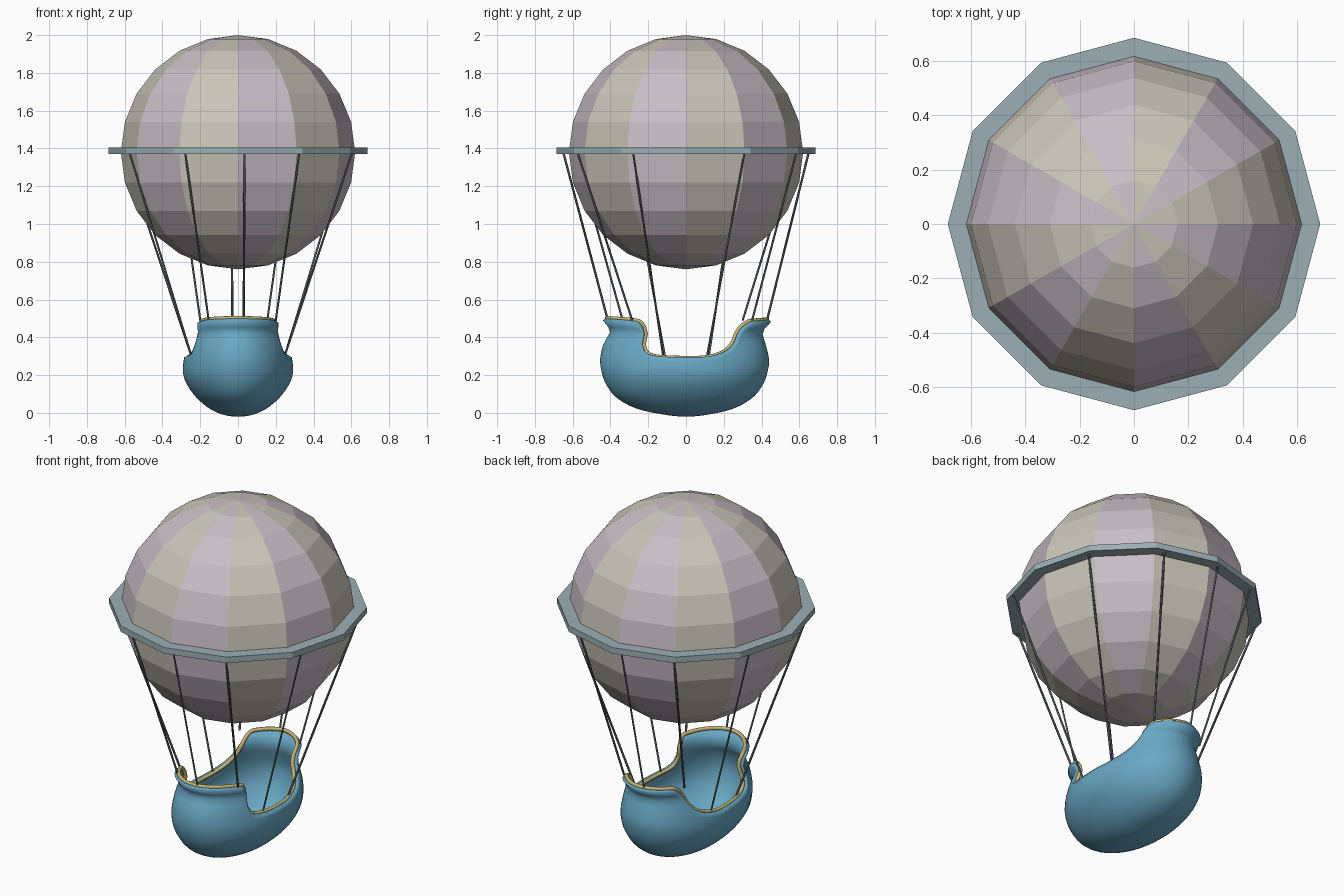
import bpy, bmesh
from math import sin, cos, radians, sqrt, pi
from mathutils import Vector

if "Cube" in bpy.data.objects:
    bpy.data.objects.remove(bpy.data.objects["Cube"])


def material(name, r, g, b):
    m = bpy.data.materials.new(name)
    m.diffuse_color = (r, g, b, 1)
    m.use_nodes = True
    m.node_tree.nodes["Principled BSDF"].inputs["Base Color"].default_value = m.diffuse_color
    return m


BLUE = material("basket_blue", .14, .39, .55)
GOLD = material("trim_gold", .57, .46, .17)
PINK = material("panel_pink", .58, .51, .56)
BEIGE = material("panel_beige", .58, .56, .48)
RING = material("ring_blue_grey", .33, .43, .46)
ROPE = material("rope_dark", .08, .10, .11)


def finish(name, bm, *mats):
    bmesh.ops.recalc_face_normals(bm, faces=bm.faces)
    me = bpy.data.meshes.new(name)
    bm.to_mesh(me)
    bm.free()
    ob = bpy.data.objects.new(name, me)
    bpy.context.collection.objects.link(ob)
    for m in mats:
        me.materials.append(m)
    return ob


def smooth_lookup(xs, ys, x):
    """Cubic interpolation through the points (xs, ys)."""
    n = len(xs)
    i = max(0, min(n - 2, sum(1 for v in xs if v <= x) - 1))

    def slope(k):
        a, b = max(0, k - 1), min(n - 1, k + 1)
        return (ys[b] - ys[a]) / (xs[b] - xs[a])
    w = xs[i + 1] - xs[i]
    t = (x - xs[i]) / w
    return ((2*t**3 - 3*t**2 + 1) * ys[i] + (t**3 - 2*t**2 + t) * w * slope(i)
            + (3*t**2 - 2*t**3) * ys[i + 1] + (t**3 - t**2) * w * slope(i + 1))


# Balloon: 12 gores in alternating colours
bm = bmesh.new()
bmesh.ops.create_uvsphere(bm, u_segments=12, v_segments=12, radius=.62)
for f in bm.faces:
    c = f.calc_center_median()
    ang = Vector((c.x, c.y)).angle_signed(Vector((1, 0))) % (2 * pi)
    f.material_index = int(ang / (pi / 6)) % 2
bmesh.ops.translate(bm, verts=bm.verts, vec=(0, 0, 1.38))
finish("balloon", bm, BEIGE, PINK)

# Twelve-sided ring around the balloon
bm = bmesh.new()
section = [(.60, 1.37), (.685, 1.37), (.685, 1.405), (.60, 1.405)]
loops = [[bm.verts.new((r * cos(k * pi / 6), r * sin(k * pi / 6), z)) for r, z in section]
         for k in range(12)]
for k in range(12):
    a, b = loops[k], loops[(k + 1) % 12]
    for j in range(4):
        bm.faces.new((a[j], b[j], b[(j + 1) % 4], a[(j + 1) % 4]))
finish("balloon_ring", bm, RING)

# Basket outline: side, front and back half-widths by height
HEIGHT = [0, .01, .04, .10, .17, .22, .28, .36, .42, .46, .51]
ROOT = [sqrt(h) for h in HEIGHT]
SIDE = [0, .075, .14, .21, .258, .272, .267, .25, .236, .242, .262]
FRONT = [0, .11, .25, .36, .41, .427, .435, .418, .383, .392, .43]
BACK = [0, .11, .24, .345, .395, .412, .42, .402, .385, .402, .45]
# Rim height by angle, -90 is the front and 90 the back
RIM_A = [-90, -60, -40, -36.5, -34.5, -33, -28, -15, 0, 15, 30, 41, 47, 52, 60, 90]
RIM_Z = [.503, .498, .488, .475, .42, .36, .312, .295, .292, .295, .325, .385, .45, .484, .49, .496]


def basket_point(a, z):
    s = sin(radians(a))
    q = sqrt(z)
    y = smooth_lookup(ROOT, FRONT if s < 0 else BACK, q)
    return Vector((smooth_lookup(ROOT, SIDE, q) * cos(radians(a)), y * s, z))


# Columns are denser where the rim drops steeply
half = []
for a, b in zip(RIM_A, RIM_A[1:]):
    n = max(2, round((b - a) / 4))
    half += [a + (b - a) * i / n for i in range(n)]
columns = [(a, 1) for a in half] + [(90, 1)] + [(a, -1) for a in half[:0:-1]]

# Basket shell
ROWS = 24
bm = bmesh.new()
base = bm.verts.new((0, 0, 0))
grid, rim = [], []
for a, side in columns:
    top = smooth_lookup(RIM_A, RIM_Z, a)
    pts = [basket_point(a, top * (r / ROWS) ** 2) for r in range(1, ROWS + 1)]
    for p in pts:
        p.x *= side
    grid.append([bm.verts.new(p) for p in pts])
    rim.append(pts[-1])
for k in range(len(grid)):
    a, b = grid[k], grid[(k + 1) % len(grid)]
    bm.faces.new((base, b[0], a[0]))
    for r in range(ROWS - 1):
        bm.faces.new((a[r], b[r], b[r + 1], a[r + 1]))
for f in bm.faces:
    f.normal_update()
basket = finish("basket", bm, BLUE)
sol = basket.modifiers.new("wall", 'SOLIDIFY')
sol.thickness = .02
sol.offset = -1
bpy.context.view_layer.objects.active = basket
basket.select_set(True)
bpy.ops.object.shade_smooth_by_angle(angle=radians(50))
basket.select_set(False)


def tube(name, paths, radius, mat, closed=False, sides=0):
    cu = bpy.data.curves.new(name, 'CURVE')
    cu.dimensions = '3D'
    cu.bevel_depth = radius
    cu.bevel_resolution = sides
    cu.use_fill_caps = not closed
    for path in paths:
        sp = cu.splines.new('POLY')
        sp.points.add(len(path) - 1)
        for p, co in zip(sp.points, path):
            p.co = (*co, 1)
        sp.use_cyclic_u = closed
    cu.materials.append(mat)
    ob = bpy.data.objects.new(name, cu)
    bpy.context.collection.objects.link(ob)
    return ob


# Gold trim along the rim
trim = [p - Vector((p.x, p.y, 0)).normalized() * .006 for p in rim]
tube("basket_trim", [trim], .011, GOLD, closed=True, sides=2)

# Ten ropes: five, and the same five turned half way round
ropes = [((.035, -.65), (.03, -.415, .495)),
         ((.325, -.575), (.2, -.285, .49)),
         ((-.28, -.585), (-.155, -.335, .49)),
         ((.605, -.28), (.245, -.12, .295)),
         ((.575, .31), (.245, .11, .295))]
paths = []
for (tx, ty), (bx, by, bz) in ropes:
    paths.append([(tx, ty, 1.38), (bx, by, bz)])
    paths.append([(-tx, -ty, 1.38), (-bx, -by + (.015 if bz > .4 else 0), bz)])
tube("ropes", paths, .006, ROPE)
